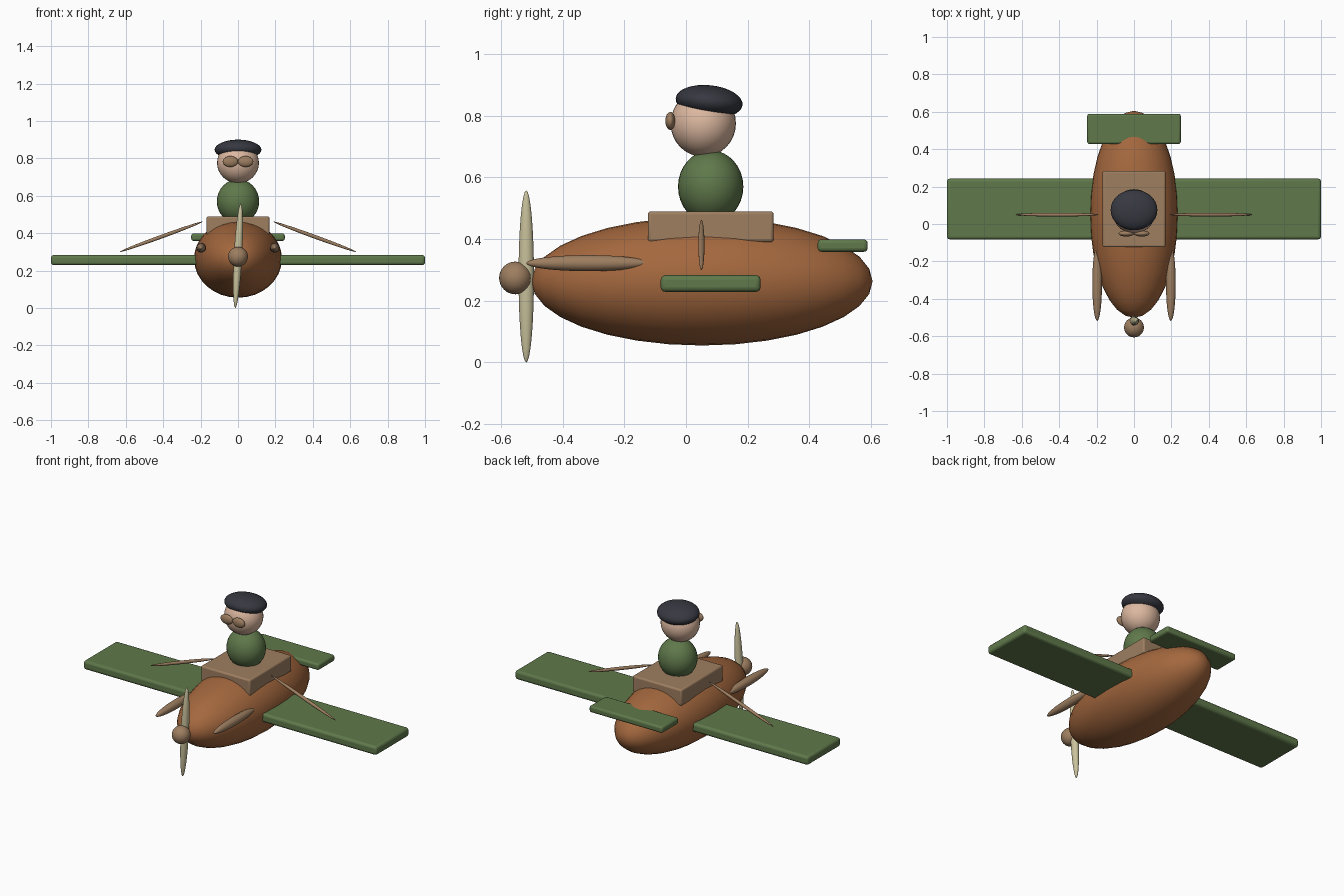
import bpy
from math import radians

cube = bpy.data.objects.get("Cube")
if cube:
    bpy.data.objects.remove(cube, do_unlink=True)


def material(name, rgb):
    m = bpy.data.materials.new(name)
    m.use_nodes = True
    color = (*rgb, 1)
    m.diffuse_color = color
    bsdf = next(n for n in m.node_tree.nodes if n.type == 'BSDF_PRINCIPLED')
    bsdf.inputs["Base Color"].default_value = color
    return m


rust = material("rust brown", (0.37, 0.137, 0.048))
green = material("olive green", (0.115, 0.19, 0.07))
tan = material("tan wood", (0.34, 0.21, 0.118))
skin = material("skin", (0.72, 0.48, 0.35))
navy = material("dark navy", (0.038, 0.04, 0.052))
cream = material("cream", (0.6, 0.55, 0.34))


def finish(name, mat):
    ob = bpy.context.object
    ob.name = name
    ob.data.materials.append(mat)
    return ob


def ellipsoid(name, mat, loc, radii, tilt=(0, 0, 0), along_y=False):
    """Smooth stretched sphere; along_y puts its poles at nose and tail."""
    bpy.ops.mesh.primitive_uv_sphere_add(segments=32, ring_count=16, radius=1)
    ob = finish(name, mat)
    if along_y:
        ob.rotation_euler.x = radians(90)
        bpy.ops.object.transform_apply(rotation=True)
    ob.scale = radii
    bpy.ops.object.transform_apply(scale=True)
    bpy.ops.object.shade_smooth()
    ob.rotation_euler = [radians(a) for a in tilt]
    ob.location = loc
    return ob


def slab(name, mat, loc, size, bevel):
    """Box with rounded edges."""
    bpy.ops.mesh.primitive_cube_add(size=1)
    ob = finish(name, mat)
    ob.scale = size
    bpy.ops.object.transform_apply(scale=True)
    ob.location = loc
    mod = ob.modifiers.new("rounded edges", 'BEVEL')
    mod.width = bevel
    mod.segments = 3
    bpy.ops.object.shade_smooth_by_angle(angle=radians(30))
    return ob


# Airframe
ellipsoid("fuselage", rust, (0, 0.052, 0.263), (0.235, 0.553, 0.208), along_y=True)
slab("wing", green, (0, 0.08, 0.256), (2, 0.324, 0.054), 0.015)
slab("tailplane", green, (0, 0.508, 0.379), (0.5, 0.162, 0.04), 0.012)
slab("cockpit", tan, (0, 0.08, 0.44), (0.336, 0.408, 0.1), 0.01)

# Propeller
ellipsoid("propeller_hub", tan, (0, -0.553, 0.274), (0.053, 0.053, 0.053))
ellipsoid("propeller_blade", cream, (0, -0.518, 0.279), (0.022, 0.025, 0.279), (0, 3, 0))

# Pilot
ellipsoid("pilot_body", green, (0, 0.08, 0.57), (0.113, 0.106, 0.118))
ellipsoid("pilot_head", skin, (0, 0.056, 0.775), (0.112, 0.106, 0.108))
ellipsoid("cap", navy, (0, 0.075, 0.846), (0.125, 0.109, 0.053), (-6, 0, 0))

# Paired parts
for side, s in (("left", 1), ("right", -1)):
    ellipsoid(side + "_goggle", tan, (s * 0.041, -0.051, 0.783), (0.041, 0.016, 0.029))
    ellipsoid(side + "_nose_pod", tan, (s * 0.197, -0.318, 0.322),
              (0.026, 0.2, 0.026), along_y=True)
    ellipsoid(side + "_strut", tan, (s * 0.41, 0.05, 0.381),
              (0.01, 0.01, 0.236), (0, s * 110, 0))
